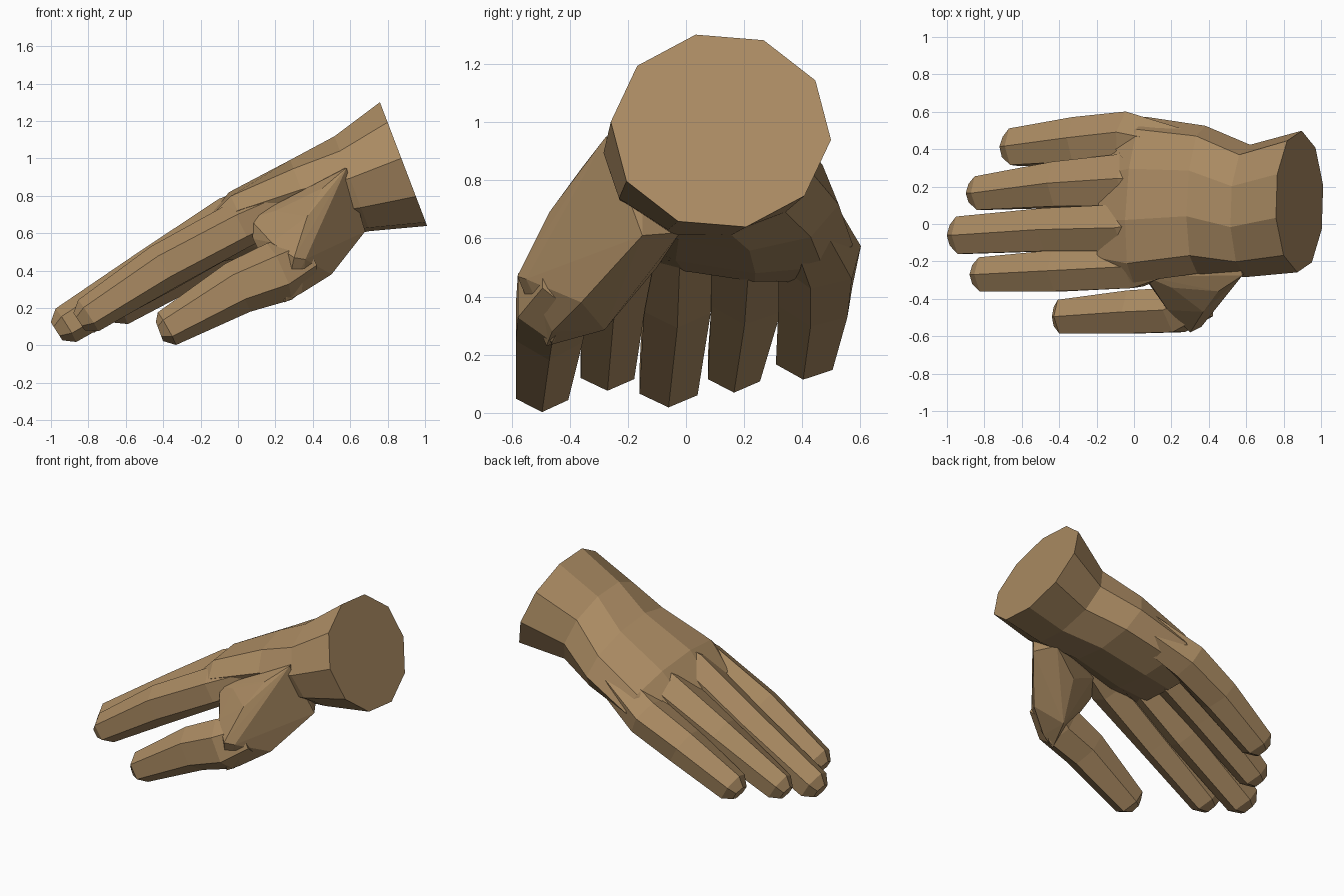
import bpy, bmesh, math
from mathutils import Vector

if "Cube" in bpy.data.objects:
    bpy.data.objects.remove(bpy.data.objects["Cube"])

skin = bpy.data.materials.new("tan_skin")
skin.diffuse_color = (0.40, 0.255, 0.122, 1)
skin.use_nodes = True
skin.node_tree.nodes["Principled BSDF"].inputs["Base Color"].default_value = skin.diffuse_color


def finish(name, bm):
    bmesh.ops.recalc_face_normals(bm, faces=bm.faces)
    me = bpy.data.meshes.new(name)
    bm.to_mesh(me)
    bm.free()
    me.materials.append(skin)
    ob = bpy.data.objects.new(name, me)
    bpy.context.collection.objects.link(ob)
    return ob


def loft(name, rings, sides, start=0.0, flat=False):
    """Skin through rings of (x, y, z, half width, half thickness, roll in degrees)."""
    bm = bmesh.new()
    mid = [Vector(r[:3]) for r in rings]
    angles = [math.radians(start) + math.tau * k / sides for k in range(sides)]
    cmax = max(abs(math.cos(a)) for a in angles)
    smax = max(abs(math.sin(a)) for a in angles)
    loops = []
    for i, (x, y, z, w, h, roll) in enumerate(rings):
        t = mid[max(i - 1, 0)] - mid[min(i + 1, len(mid) - 1)]
        if flat:
            t.y = 0
        t.normalize()
        side = Vector((0, 1, 0))
        side = (side - t * side.dot(t)).normalized()
        up = t.cross(side)
        c, s = math.cos(math.radians(roll)), math.sin(math.radians(roll))
        side, up = side * c + up * s, up * c - side * s
        loops.append([bm.verts.new(mid[i] + side * (w / cmax * math.cos(a))
                                   + up * (h / smax * math.sin(a))) for a in angles])
    for a, b in zip(loops, loops[1:]):
        for k in range(sides):
            n = (k + 1) % sides
            bm.faces.new((a[k], a[n], b[n], b[k]))
    bm.faces.new(loops[0])
    bm.faces.new(loops[-1])
    return finish(name, bm)


def hull(name, points):
    """Convex lump around a few points."""
    bm = bmesh.new()
    res = bmesh.ops.convex_hull(bm, input=[bm.verts.new(p) for p in points])
    inner = [v for v in bm.verts if not v.link_faces]
    bmesh.ops.delete(bm, geom=inner, context='VERTS')
    return finish(name, bm)


# wrist and palm, from the cut wrist end to the finger roots
hand = loft("hand", [
    (0.885, 0.12, 0.97, 0.38, 0.345, -5),
    (0.61, 0.07, 0.865, 0.355, 0.262, -5),
    (0.36, 0.13, 0.775, 0.40, 0.215, -9),
    (0.03, 0.13, 0.65, 0.45, 0.165, -10),
    (-0.14, 0.13, 0.545, 0.40, 0.09, -10),
], 10, flat=True)

# four fingers: buried end, root, middle and tip rings, then a small blunt end
fingers = {
    "index_finger": [(0.30, -0.14, 0.78, 0.09, 0.12, 8), (0.0, -0.22, 0.64, 0.12, 0.128, 4),
                     (-0.4, -0.25, 0.42, 0.11, 0.128, 0), (-0.80, -0.27, 0.16, 0.092, 0.10, 0)],
    "middle_finger": [(0.30, 0.04, 0.80, 0.10, 0.12, 0), (-0.04, -0.02, 0.67, 0.125, 0.13, 0),
                      (-0.45, -0.03, 0.40, 0.115, 0.128, 0), (-0.92, -0.06, 0.108, 0.10, 0.105, 0)],
    "ring_finger": [(0.30, 0.23, 0.77, 0.10, 0.12, -6), (-0.03, 0.23, 0.625, 0.14, 0.13, -6),
                    (-0.4, 0.21, 0.41, 0.12, 0.125, -4), (-0.82, 0.165, 0.155, 0.09, 0.10, 0)],
    "little_finger": [(0.32, 0.39, 0.72, 0.09, 0.12, -14), (-0.04, 0.46, 0.54, 0.13, 0.13, -14),
                      (-0.3, 0.445, 0.40, 0.12, 0.12, -8), (-0.64, 0.41, 0.20, 0.098, 0.10, -4)],
}
parts = []
for name, rings in fingers.items():
    x, y, z, w, h, roll = rings[-1]
    end = (x - 0.05, y, z - 0.032, w * 0.55, h * 0.55, roll)
    parts.append(loft(name, rings + [end], 6, start=30))

# thumb, from inside its heel to the tip
parts.append(loft("thumb", [
    (0.36, -0.40, 0.47, 0.10, 0.13, 0),
    (0.22, -0.46, 0.395, 0.12, 0.165, 0),
    (0.0, -0.47, 0.31, 0.115, 0.145, 0),
    (-0.38, -0.495, 0.09, 0.09, 0.10, 0),
    (-0.42, -0.495, 0.075, 0.05, 0.055, 0),
], 6, start=30))

# fleshy heel of the thumb and the web towards the index finger
parts.append(hull("thumb_heel", [
    (0.58, -0.275, 0.95), (0.45, -0.36, 0.84), (0.37, -0.47, 0.69), (0.30, -0.58, 0.47),
    (0.36, -0.55, 0.46), (0.25, -0.48, 0.23), (0.33, -0.28, 0.285), (0.34, -0.46, 0.28),
    (0.50, -0.36, 0.38), (0.57, -0.27, 0.51), (0.68, -0.15, 0.61), (0.60, -0.02, 0.62),
    (0.40, -0.10, 0.50), (0.06, -0.28, 0.68), (0.08, -0.32, 0.57), (0.18, -0.46, 0.55),
    (0.20, -0.34, 0.72), (0.55, -0.15, 0.95), (0.20, -0.15, 0.60),
]))

# weld everything into one skin
for part in parts:
    mod = hand.modifiers.new("join_" + part.name, 'BOOLEAN')
    mod.operation = 'UNION'
    mod.solver = 'EXACT'
    mod.object = part
bpy.context.view_layer.update()
welded = bpy.data.meshes.new_from_object(hand.evaluated_get(bpy.context.evaluated_depsgraph_get()))
hand.modifiers.clear()
hand.data = welded
for part in parts:
    bpy.data.objects.remove(part)
